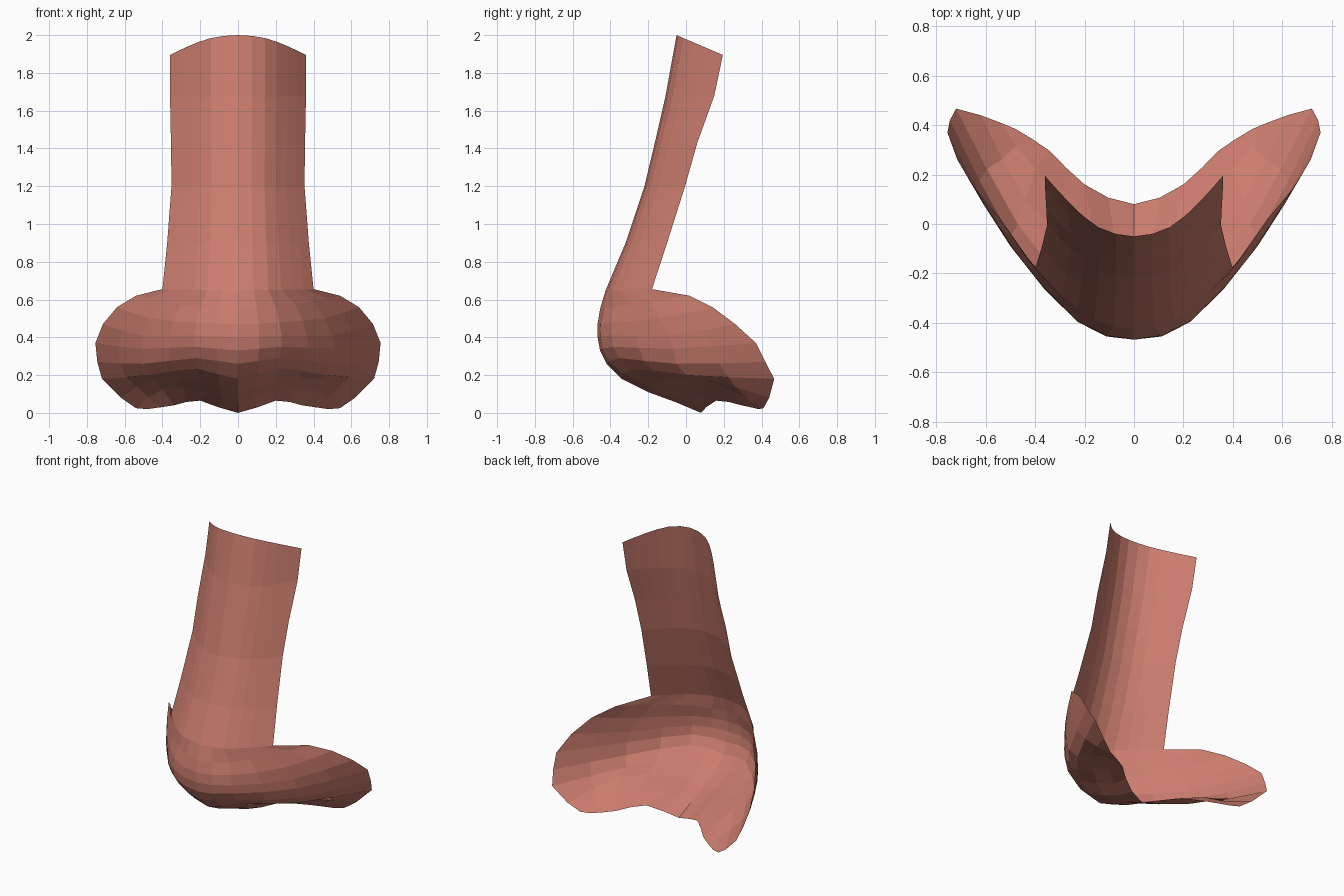
import bpy
from mathutils import Vector

if "Cube" in bpy.data.objects:
    bpy.data.objects.remove(bpy.data.objects["Cube"])

# One flat skin colour
skin = bpy.data.materials.new("skin pink")
skin.diffuse_color = (0.60, 0.205, 0.155, 1)
skin.use_nodes = True
skin.node_tree.nodes["Principled BSDF"].inputs["Base Color"].default_value = skin.diffuse_color

# Bridge: centre (y, z) and side edge (x, y, z) at each level, top to bottom
bridge = [((-.05, 2.0), (.36, .195, 1.895)),
          ((-.11, 1.67), (.36, .15, 1.68)),
          ((-.165, 1.43), (.355, .06, 1.43)),
          ((-.22, 1.2), (.352, -.005, 1.2)),
          ((-.32, .9), (.375, -.10, .9)),
          ((-.425, .65), (.40, -.18, .655))]

# Tip and wings: four control points from the centre line to the open edge
tip = [[(0, -.455, .55), (.20, -.38, .56), (.40, -.19, .59), (.54, .02, .62)],
       [(0, -.468, .47), (.22, -.395, .48), (.46, -.14, .50), (.64, .14, .56)],
       [(0, -.468, .40), (.23, -.395, .41), (.50, -.09, .41), (.715, .26, .47)],
       [(0, -.455, .33), (.23, -.385, .35), (.51, -.07, .34), (.755, .37, .37)],
       [(0, -.42, .26), (.22, -.35, .29), (.50, -.05, .26), (.745, .42, .27)]]

# Underside with shallow nostril hollows, ending at the lower rim
underside = [[(0, -.34, .18), (.22, -.28, .235), (.47, .0, .20), (.72, .467, .18)],
             [(0, -.20, .11), (.20, -.13, .165), (.44, .10, .18), (.62, .44, .08)],
             [(0, -.05, .055), (.17, .0, .11), (.40, .22, .125), (.54, .41, .025)],
             [(0, .08, .0), (.20, .16, .065), (.34, .295, .04), (.48, .385, .02)]]


def bridge_row(centre, edge):
    """Rounded cross-section between the centre line and the side edge."""
    (cy, cz), (ex, ey, ez) = centre, edge
    return [(ex * a, cy + (ey - cy) * b, cz + (ez - cz) * b)
            for a, b in ((0, 0), (.4, .15), (.73, .56), (1, 1))]


def smooth_row(points, steps=2):
    """Spline through the control points; the centre is mirrored for a flat tangent."""
    p = [Vector(q) for q in points]
    mirrored = Vector((-p[1].x, p[1].y, p[1].z))
    p = [mirrored] + p + [p[-1] * 2 - p[-2]]
    out = []
    for i in range(1, len(p) - 2):
        a, b, c, d = p[i - 1:i + 3]
        for s in range(steps):
            t = s / steps
            out.append(0.5 * (2 * b + (c - a) * t + (2 * a - 5 * b + 4 * c - d) * t * t
                              + (3 * b - a - 3 * c + d) * t ** 3))
    return out + [p[-2]]


# Loft the right half and mirror it
rows = [smooth_row(r) for r in [bridge_row(*b) for b in bridge] + tip + underside]
n = len(rows[0])
verts = [v for row in rows for v in row]
faces = [((r + 1) * n + u, (r + 1) * n + u + 1, r * n + u + 1, r * n + u)
         for r in range(len(rows) - 1) for u in range(n - 1)]
mesh = bpy.data.meshes.new("nose")
mesh.from_pydata(verts, [], faces)
mesh.materials.append(skin)
nose = bpy.data.objects.new("nose", mesh)
bpy.context.collection.objects.link(nose)
mirror = nose.modifiers.new("mirror", 'MIRROR')
mirror.use_clip = True
mirror.merge_threshold = 0.001
